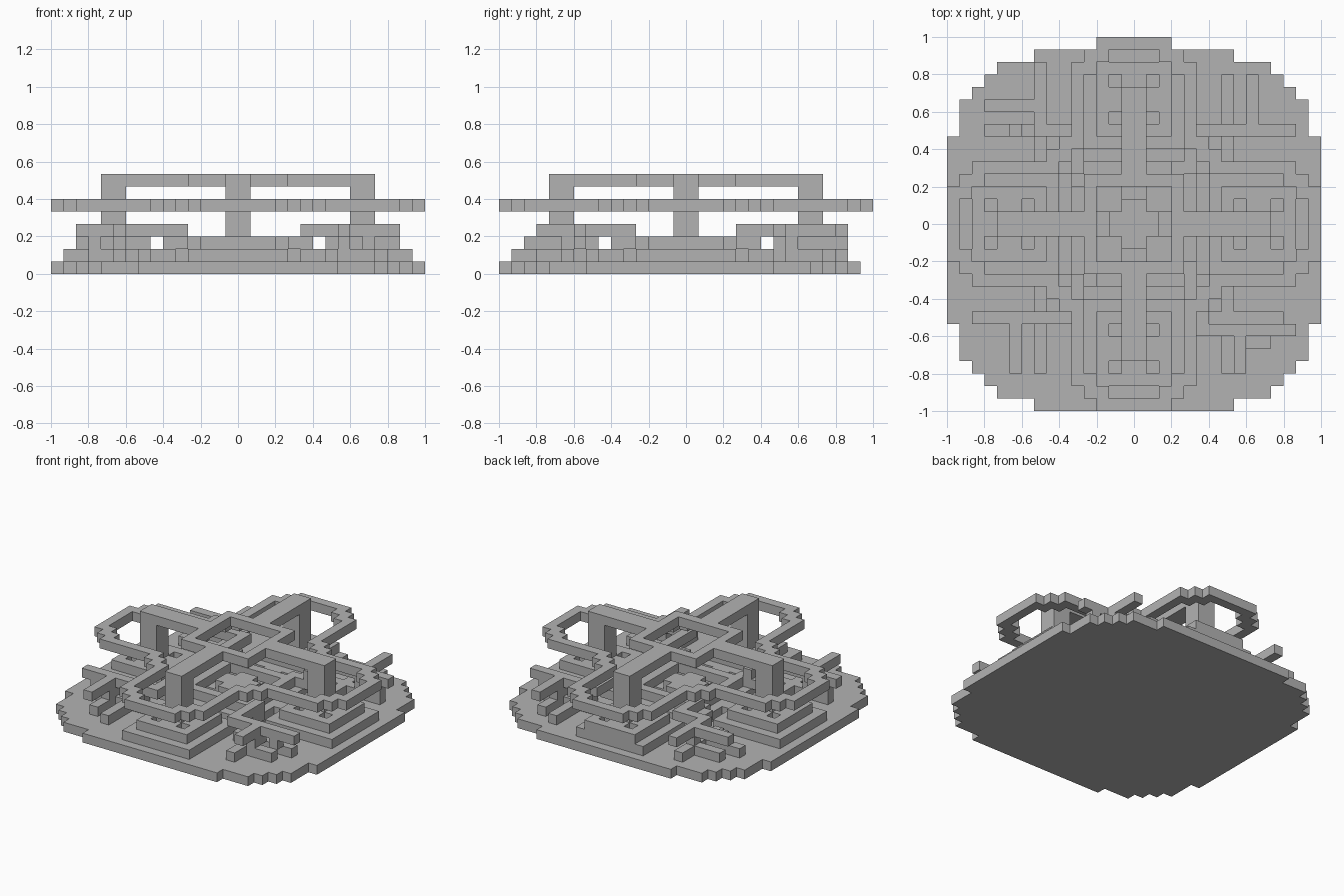
import bpy
import bmesh
from mathutils import Vector

U = 1 / 15  # edge of one block

cube = bpy.data.objects.get("Cube")
if cube:
    bpy.data.objects.remove(cube)

stone = bpy.data.materials.new("plain_grey")
stone.use_nodes = True
grey = (0.45, 0.45, 0.45, 1)
stone.diffuse_color = grey
stone.node_tree.nodes["Principled BSDF"].inputs["Base Color"].default_value = grey


def rect(x0, y0, x1, y1):
    """Block cells covered by a rectangle."""
    return {(x, y) for x in range(x0, x1) for y in range(y0, y1)}


def centred(w, h):
    return rect(-w, -h, w, h)


def four(cells):
    """Repeat cells by quarter turns about the middle."""
    out = set()
    for _ in range(4):
        out |= cells
        cells = {(-y - 1, x) for x, y in cells}
    return out


def rim(cells):
    """Border of a region, one block wide."""
    return {(x, y) for x, y in cells
            if any((x + i, y + j) not in cells
                   for i in (-1, 0, 1) for j in (-1, 0, 1))}


def plus(cx, cy, n=1):
    return rect(cx - n - 1, cy - n, cx + n + 1, cy + n) | \
        rect(cx - n, cy - n - 1, cx + n, cy + n + 1)


parts = {}


def add(name, cells, low, high):
    parts[name] = {(x, y, z) for x, y in cells for z in range(low, high)}


# Round stepped base, half a block towards the front
disc = set()
for half, top in ((15, 7), (14, 10), (13, 11), (12, 12), (11, 13), (8, 14)):
    disc |= rect(-half, -top - 1, half, top)
add("base_disc", disc, 0, 1)

# Low frames around the middle and the four arms
low_frames = rim(centred(5, 5)) | four(rim(rect(6, -4, 14, 4)))
low_frames |= centred(6, 1) | centred(1, 6) | four(rect(8, -1, 12, 1))
low_frames -= rect(-4, 13, 4, 14)
low_frames |= rect(-4, 12, 4, 13)
add("low_frames", low_frames, 1, 2)

# Low corner lattice
corner = rect(5, 7, 12, 8) | rect(7, 5, 8, 12) | rect(9, 7, 10, 11)
add("corner_lattice", four(corner), 1, 2)

# Middle plates and frames
add("centre_plate", plus(0, 0) | rim(centred(4, 4)) | four(rect(3, 4, 5, 5)), 2, 3)
add("arm_plates", four(plus(10, 0) | rim(rect(7, -3, 13, 3))), 2, 3)

# Feet below the corner bars
add("corner_feet", {(-8, 9), (-10, 7), (9, 8), (9, 7), (11, 7),
                    (-10, -9), (-10, -8), (-12, -8), (8, -9), (8, -10), (10, -9)}
    | four({(5, 5), (5, 4), (4, 5)}), 2, 3)

# Branching corner bars, each corner a little different
bars = rect(5, 7, 13, 8) | rect(9, 8, 10, 12) | rect(5, 4, 6, 8)
bars |= rect(-8, 7, -7, 13) | rect(-12, 9, -8, 10) | rect(-8, 7, -5, 8) | rect(-5, 4, -4, 8)
bars |= rect(-13, -8, -5, -7) | rect(-10, -12, -9, -8) | rect(-5, -8, -4, -4)
bars |= rect(5, -9, 13, -8) | rect(8, -12, 9, -8) | rect(5, -8, 6, -4)
add("corner_bars", bars, 3, 4)

# Pillars
add("pillars", four(rect(9, -1, 11, 1)), 3, 8)

# Cross shaped loop with stepped corners
outline = set()
for w, h in ((3, 15), (4, 14), (5, 13), (6, 7)):
    outline |= centred(w, h) | centred(h, w)
add("cross_loop", rim(outline), 5, 6)

# Top ring and its arms
add("top_ring", rim(centred(4, 4)), 7, 8)
add("top_arms", four(rect(4, -1, 9, 1)), 7, 8)

filled = set().union(*parts.values())
axes = [Vector(v) for v in ((1, 0, 0), (0, 1, 0), (0, 0, 1))]


def build(name, cells):
    """Skin the exposed block sides and merge the flat areas."""
    bm = bmesh.new()
    for cell in cells:
        middle = Vector(cell) + Vector((0.5, 0.5, 0.5))
        for k in range(3):
            for s in (-1, 1):
                n = axes[k] * s
                if tuple(int(a + b) for a, b in zip(cell, n)) in filled:
                    continue
                a, b = axes[k - 2] / 2, axes[k - 1] / 2 * s
                c = middle + n / 2
                bm.faces.new([bm.verts.new((c + d) * U)
                              for d in (-a - b, a - b, a + b, b - a)])
    bmesh.ops.remove_doubles(bm, verts=bm.verts, dist=U / 100)
    bmesh.ops.dissolve_limit(bm, angle_limit=0.01, verts=bm.verts, edges=bm.edges)
    mesh = bpy.data.meshes.new(name)
    bm.to_mesh(mesh)
    bm.free()
    mesh.materials.append(stone)
    bpy.context.collection.objects.link(bpy.data.objects.new(name, mesh))


for name, cells in parts.items():
    build(name, cells)
